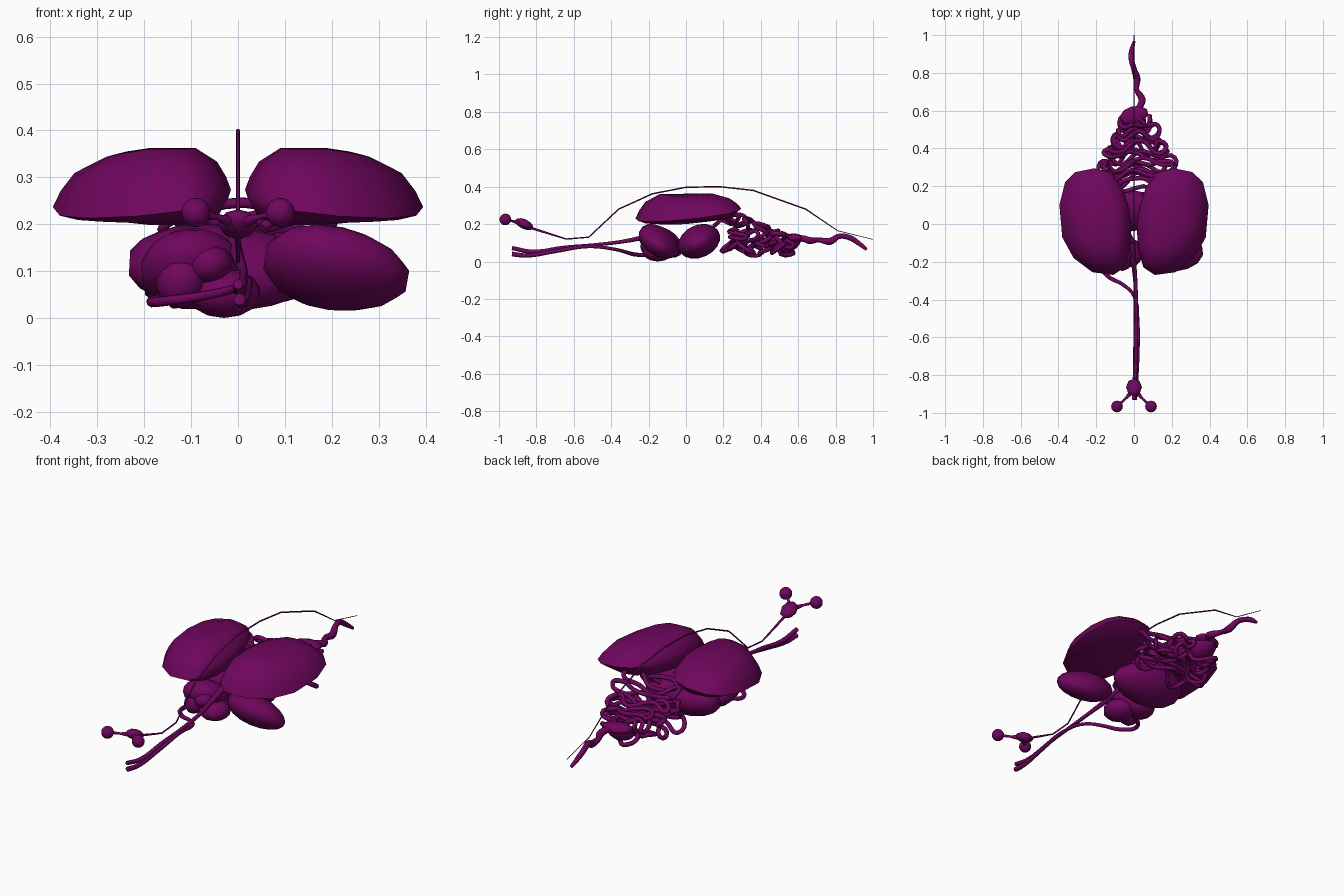
import bpy, bmesh, math, random
from mathutils import Vector, Matrix, Euler

if "Cube" in bpy.data.objects:
    bpy.data.objects.remove(bpy.data.objects["Cube"])

mat = bpy.data.materials.new("purple_tissue")
mat.diffuse_color = (0.16, 0.002, 0.11, 1)
mat.use_nodes = True
mat.node_tree.nodes["Principled BSDF"].inputs["Base Color"].default_value = mat.diffuse_color
random.seed(4)


def finish(ob):
    bpy.ops.object.select_all(action='DESELECT')
    ob.select_set(True)
    bpy.context.view_layer.objects.active = ob
    if ob.type == 'CURVE':
        bpy.ops.object.convert(target='MESH')
        ob = bpy.context.object
    bpy.ops.object.shade_smooth_by_angle(angle=math.radians(60))
    return ob


def add(name, bm):
    bmesh.ops.recalc_face_normals(bm, faces=bm.faces)
    me = bpy.data.meshes.new(name)
    bm.to_mesh(me)
    bm.free()
    ob = bpy.data.objects.new(name, me)
    bpy.context.collection.objects.link(ob)
    me.materials.append(mat)
    return finish(ob)


def mirror(ob):
    ob.modifiers.new("mirror", 'MIRROR').use_axis[0] = True


def blob(name, loc, size, rot=(0, 0, 0), seg=14, rings=9, taper=0.0):
    """Ellipsoid with an optional taper along its own x axis."""
    bm = bmesh.new()
    bmesh.ops.create_uvsphere(bm, u_segments=seg, v_segments=rings, radius=1)
    for v in bm.verts:
        k = 1 + taper * v.co.x
        v.co = Vector((v.co.x * size[0], v.co.y * size[1] * k, v.co.z * size[2] * k))
    r = Euler([math.radians(a) for a in rot]).to_matrix().to_4x4()
    bm.transform(Matrix.Translation(loc) @ r)
    return add(name, bm)


def tube(name, pts, radius, radii=None, res=5, smooth=True):
    """Round tube through points, with an optional thickness per point."""
    cu = bpy.data.curves.new(name, 'CURVE')
    cu.dimensions = '3D'
    cu.bevel_depth = radius
    cu.bevel_resolution = 2
    cu.resolution_u = res
    cu.use_fill_caps = True
    sp = cu.splines.new('BEZIER' if smooth else 'POLY')
    arr = sp.bezier_points if smooth else sp.points
    arr.add(len(pts) - 1)
    for i, p in enumerate(pts):
        arr[i].co = p if smooth else (*p, 1)
        arr[i].radius = radii[i] if radii else 1
        if smooth:
            arr[i].handle_left_type = arr[i].handle_right_type = 'AUTO'
    ob = bpy.data.objects.new(name, cu)
    bpy.context.collection.objects.link(ob)
    cu.materials.append(mat)
    return finish(ob)


# Lungs: plan outline lofted up to a dome and down to a shallow underside
outline = [(.11, -.27), (.05, -.23), (.02, -.13), (.015, .0), (.03, .10), (.065, .20), (.13, .275),
           (.21, .295), (.31, .275), (.365, .22), (.395, .10), (.38, -.07), (.32, -.18), (.22, -.255)]
rings = [(.45, -.97), (.82, -.75), (1, 0), (.93, .3), (.80, .65), (.5, .96)]
bm = bmesh.new()
loops = []
for s, h in rings:
    row = []
    for x, y in outline:
        rim = .25 + .12 * y - .13 * (x - .2)
        top = .366 - .12 * max(0, x - .25)
        low = .197 + .05 * max(y, 0) + .05 * max(x - .2, 0)
        z = rim + (top - rim) * h if h > 0 else rim + (rim - min(low, rim - .006)) * h
        row.append(bm.verts.new((.165 + (x - .165) * s, -.01 + (y + .01) * s, z)))
    loops.append(row)
n = len(outline)
for a, b in zip(loops, loops[1:]):
    for i in range(n):
        bm.faces.new((a[i], a[(i + 1) % n], b[(i + 1) % n], b[i]))
bm.faces.new(loops[0])
bm.faces.new(loops[-1])
mirror(add("lungs", bm))

# Liver, stomach and heart
blob("liver_right_lobe", (.21, -.145, .105), (.16, .12, .074), (-33, 10, 0), taper=-.1)
blob("liver_left_lobe", (-.10, -.125, .105), (.11, .12, .072), (-30, -6, 0))
blob("stomach", (-.03, .07, .107), (.21, .118, .086), (25, 3, 0), taper=-.1)
blob("heart", (-.03, -.15, .053), (.08, .085, .053), (0, 0, 30), 10, 7)
blob("heart_left_chamber", (-.12, -.185, .08), (.055, .06, .06), (0, 25, 0), 8, 6)
blob("heart_right_chamber", (-.06, -.195, .115), (.05, .055, .04), (0, -15, 0), 8, 6)

# Brain, eyes and optic nerves
blob("brain", (0, -.865, .20), (.042, .052, .026), (-25, 0, 0), 8, 6)
mirror(blob("eyes", (.09, -.966, .225), (.031, .031, .031), seg=16, rings=10))
mirror(tube("optic_nerves", [(.015, -.89, .205), (.045, -.925, .215), (.085, -.96, .225)],
            .009, [1.5, .7, .9]))

# Spinal cord
cord = [(-.83, .18), (-.64, .12), (-.52, .13), (-.36, .28), (-.18, .362), (0, .397),
        (.18, .400), (.36, .38), (.64, .28), (.81, .165), (1, .118)]
tube("spinal_cord", [(0, y, z) for y, z in cord], .0038,
     [1.8, 1, 1, 1, 1, 1, 1, 1, 1, .6, .4], smooth=False)

# Windpipe and gullet running from the mouth
tube("windpipe", [(0, -.93, .072), (.005, -.82, .052), (.01, -.65, .075), (.012, -.5, .088),
                  (.01, -.35, .105), (.0, -.22, .13), (-.01, -.1, .16)],
     .011, [1, 1.1, .9, .8, .9, 1.2, 1.5])
tube("gullet", [(.003, -.93, .04), (.01, -.85, .032), (.018, -.7, .055), (.02, -.52, .08),
                (.0, -.38, .065), (-.06, -.32, .05), (-.14, -.275, .038), (-.185, -.2, .035),
                (-.13, -.14, .05)], .011, [1.2, 1, 1, .8, .8, .9, 1, 1, 1])

# Small intestine: three tangled layers of back-and-forth loops, narrower toward the tail
pts = [(.05, .15, .19), (.08, .19, .225)]
side, per_layer = 1, 8
for layer, level in enumerate((.235, .155, .075)):
    for i in range(per_layer):
        t = (i + .5) / per_layer
        along = t if layer % 2 == 0 else 1 - t
        y = .22 + .33 * along
        reach = (.20 - .12 * max(0, along - .3) / .7) * random.uniform(.75, 1.05)
        z0 = level + (.125 - level) * .6 * along - .03 * along
        for f, dy in ((-.55, -.03), (.15, .02), (.8, -.03), (1.0, .02)):
            pts.append((.01 + side * reach * f, y + dy + random.uniform(-.025, .025),
                        max(.045, z0 + random.uniform(-.03, .03))))
        side = -side
pts += [(.05, .50, .06), (.02, .53, .08)]
tube("small_intestine", pts, .0115)

# Large intestine and tail end
blob("large_intestine", (0, .545, .095), (.065, .075, .045), (25, 0, 0), 12, 8)
blob("intestine_bend", (.0, .575, .125), (.08, .05, .025), (0, 0, 15), 10, 7)
tube("rectum", [(0, .58, .12), (.035, .63, .122), (.042, .66, .112), (.015, .71, .115),
                (.015, .77, .108), (0, .82, .135), (-.015, .88, .125), (-.012, .92, .10),
                (0, .965, .065)], .013, [1.5, 1.3, 1.5, 1, 1.5, 1.1, 1.1, 1, .6])
